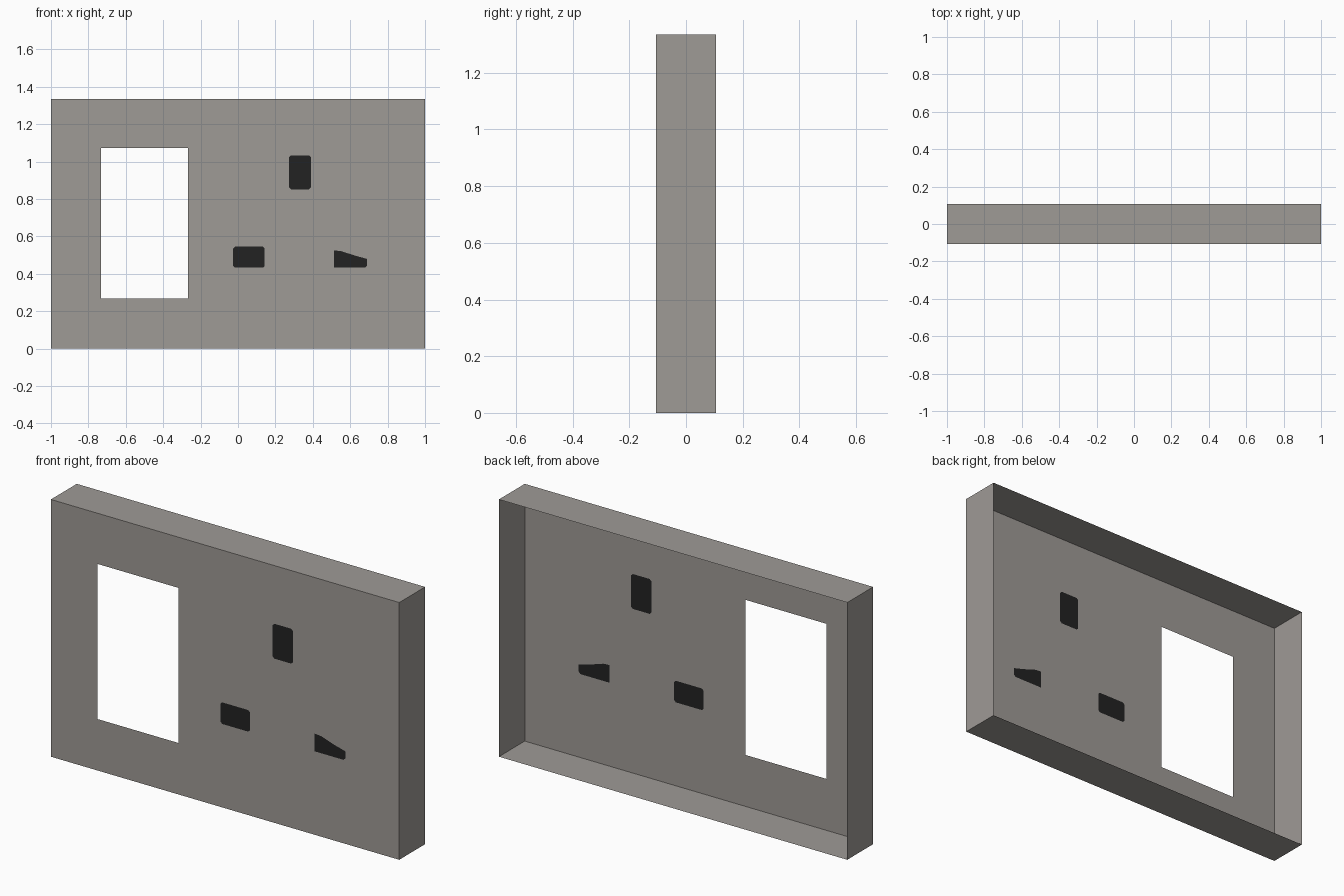
import bpy, bmesh

if "Cube" in bpy.data.objects:
    bpy.data.objects.remove(bpy.data.objects["Cube"])

W, D, H = 1.0, 0.106, 1.335      # half width, half depth, height


def material(name, rgb):
    m = bpy.data.materials.new(name)
    m.diffuse_color = (*rgb, 1)
    m.use_nodes = True
    m.node_tree.nodes["Principled BSDF"].inputs["Base Color"].default_value = m.diffuse_color
    return m


GREY = material("warm_grey", (0.345, 0.325, 0.305))
BLACK = material("slot_black", (0.016, 0.016, 0.016))


def finish(name, bm, mat):
    mesh = bpy.data.meshes.new(name)
    bm.to_mesh(mesh)
    bm.free()
    mesh.materials.append(mat)
    obj = bpy.data.objects.new(name, mesh)
    bpy.context.collection.objects.link(obj)


def face_front(bm):
    bm.normal_update()
    for f in bm.faces:
        if f.normal.y > 0:
            f.normal_flip()


def rect(x0, x1, z0, z1, c=0.0):
    """Rectangle outline in x, z with optional clipped corners."""
    if not c:
        return [(x0, z0), (x1, z0), (x1, z1), (x0, z1)]
    return [(x0 + c, z0), (x1 - c, z0), (x1, z0 + c), (x1, z1 - c),
            (x1 - c, z1), (x0 + c, z1), (x0, z1 - c), (x0, z0 + c)]


window = rect(-0.733, -0.267, 0.267, 1.072)
slots = {
    "earth_slot": rect(0.273, 0.39, 0.852, 1.033, 0.01),
    "left_slot": rect(-0.027, 0.143, 0.433, 0.545, 0.01),
    "right_slot": [(0.513, 0.433), (0.68, 0.433), (0.69, 0.443), (0.69, 0.48),
                   (0.627, 0.497), (0.55, 0.522), (0.513, 0.525)],
}

# Front panel with the window and slot openings
bm = bmesh.new()
edges = []
for outline in [rect(-W, W, 0, H), window, *slots.values()]:
    vs = [bm.verts.new((x, -D, z)) for x, z in outline]
    edges += [bm.edges.new((vs[i - 1], vs[i])) for i in range(len(vs))]
bmesh.ops.triangle_fill(bm, edges=edges, use_beauty=True, normal=(0, -1, 0))
face_front(bm)
finish("front_panel", bm, GREY)

# Thin rim around the panel, open at the back
bm = bmesh.new()
corners = rect(-W, W, 0, H)
front = [bm.verts.new((x, -D, z)) for x, z in corners]
back = [bm.verts.new((x, D, z)) for x, z in corners]
for i in range(4):
    bm.faces.new((front[i - 1], back[i - 1], back[i], front[i]))
finish("rim", bm, GREY)

# Dark pin slots flush in the panel, seen from both sides
for name, outline in slots.items():
    bm = bmesh.new()
    bm.faces.new([bm.verts.new((x, -D, z)) for x, z in outline])
    face_front(bm)
    finish(name, bm, BLACK)
